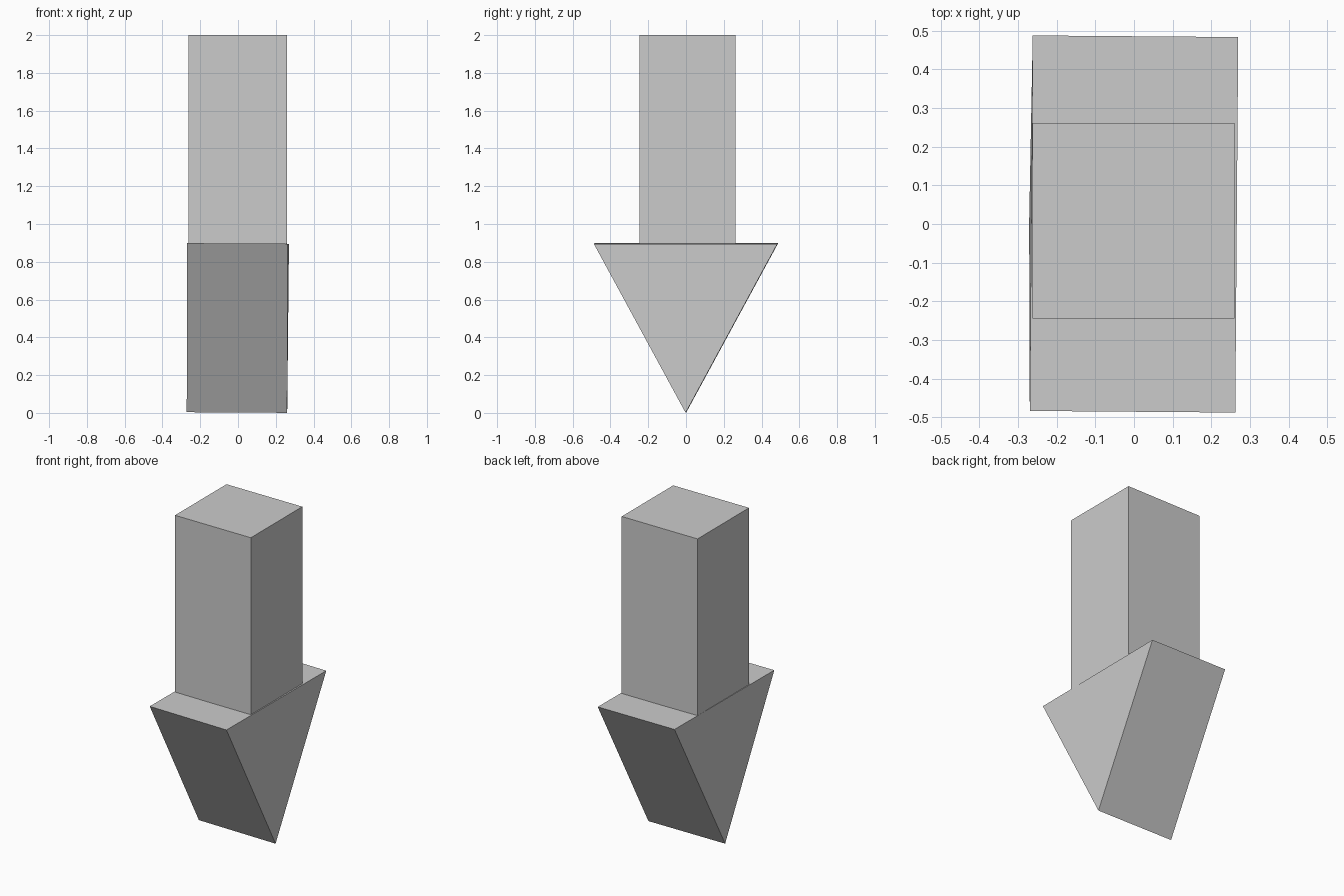
import bpy, bmesh
from math import radians
from mathutils import Matrix

if "Cube" in bpy.data.objects:
    bpy.data.objects.remove(bpy.data.objects["Cube"])


def prism(name, profile, x0, x1, matrix=Matrix()):
    """Extrude a (y, z) profile along x."""
    bm = bmesh.new()
    face = bm.faces.new([bm.verts.new((x0, y, z)) for y, z in profile])
    ext = bmesh.ops.extrude_face_region(bm, geom=[face])
    moved = [g for g in ext["geom"] if isinstance(g, bmesh.types.BMVert)]
    bmesh.ops.translate(bm, verts=moved, vec=(x1 - x0, 0, 0))
    bmesh.ops.recalc_face_normals(bm, faces=bm.faces)
    bm.transform(matrix)
    mesh = bpy.data.meshes.new(name)
    bm.to_mesh(mesh)
    bm.free()
    obj = bpy.data.objects.new(name, mesh)
    bpy.context.collection.objects.link(obj)
    return obj


# Square shaft
prism("arrow_shaft", [(-0.245, 0.897), (0.262, 0.897), (0.262, 2), (-0.245, 2)],
      -0.263, 0.26)

# Triangular head, very slightly turned and tilted
tilt = (Matrix.Translation((0, 0, 0.897))
        @ Matrix.Rotation(radians(-0.45), 4, 'Z')
        @ Matrix.Rotation(radians(0.35), 4, 'Y'))
prism("arrow_head", [(-0.486, 0), (0.486, 0), (0, -0.895)], -0.266, 0.266, tilt)
